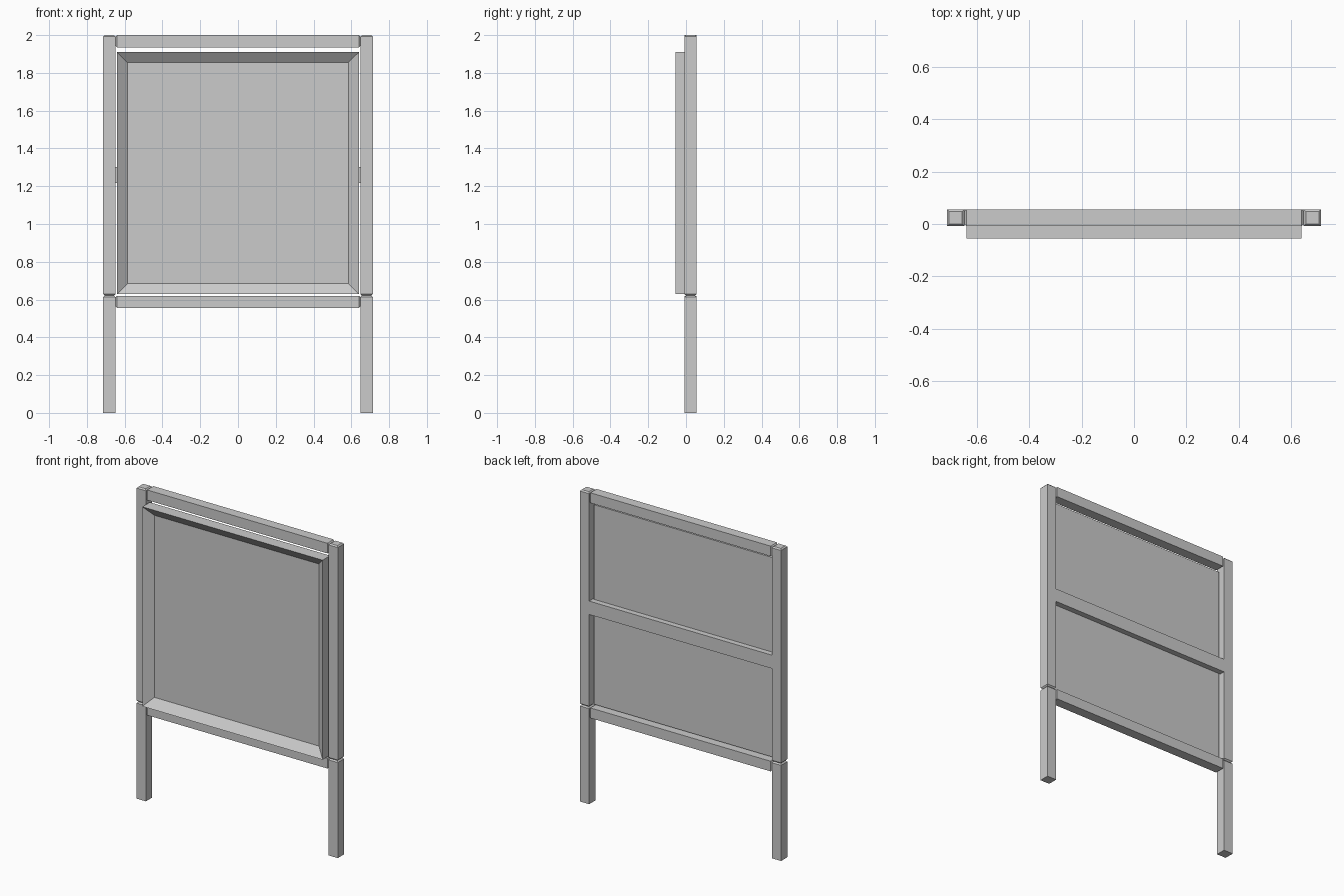
import bpy, bmesh
from mathutils import Vector

if "Cube" in bpy.data.objects:
    bpy.data.objects.remove(bpy.data.objects["Cube"])

FRONT, BACK = -0.008, 0.056      # depth range of the timber frame
PANEL_BACK = 0.02
IN, OUT = 0.648, 0.714           # inner and outer x of the posts
CH = 0.008                       # end chamfer


def finish(name, bm):
    bmesh.ops.recalc_face_normals(bm, faces=bm.faces[:])
    me = bpy.data.meshes.new(name)
    bm.to_mesh(me)
    bm.free()
    ob = bpy.data.objects.new(name, me)
    bpy.context.collection.objects.link(ob)
    return ob


def box(lo, hi):
    bm = bmesh.new()
    bmesh.ops.create_cube(bm, size=1)
    lo, hi = Vector(lo), Vector(hi)
    for v in bm.verts:
        v.co = (lo + hi) / 2 + v.co * (hi - lo)
    return bm


def face_towards(bm, d):
    return max(bm.faces, key=lambda f: f.calc_center_median().dot(Vector(d)))


def beam(name, lo, hi, chamfered=()):
    """Box beam whose ends in the given directions are chamfered."""
    bm = box(lo, hi)
    for d in chamfered:
        f = face_towards(bm, d)
        bmesh.ops.inset_region(bm, faces=[f], thickness=CH, use_even_offset=True)
        # keep the cap at full length, pull the old rim back
        cap = set(f.verts)
        rim = {v for e in f.edges for lf in e.link_faces if lf is not f
               for v in lf.verts} - cap
        for v in rim:
            v.co -= Vector(d) * CH
    return finish(name, bm)


UP, DOWN = (0, 0, 1), (0, 0, -1)
LEFT, RIGHT = (-1, 0, 0), (1, 0, 0)

# Legs and upper posts
for side, (x0, x1) in (("left", (-OUT, -IN)), ("right", (IN, OUT))):
    beam(side + "_leg", (x0, FRONT, 0), (x1, BACK, 0.621), (UP,))
    beam(side + "_post", (x0, FRONT, 0.621), (x1, BACK, 2.0), (UP, DOWN))

# Cross rails
for name, z0, z1 in (("bottom_rail", 0.555, 0.62), ("top_rail", 1.935, 2.0)):
    beam(name, (-IN, FRONT, z0), (IN, BACK, z1), (LEFT, RIGHT))
beam("middle_rail", (-IN, PANEL_BACK, 1.217), (IN, BACK, 1.303))

# Board with raised border and recessed panel
bm = box((-0.64, -0.056, 0.63), (0.64, PANEL_BACK, 1.91))
f = face_towards(bm, (0, -1, 0))
bmesh.ops.inset_region(bm, faces=[f], thickness=0.056, use_even_offset=True)
bmesh.ops.translate(bm, verts=f.verts[:], vec=(0, 0.043, 0))
finish("framed_board", bm)
